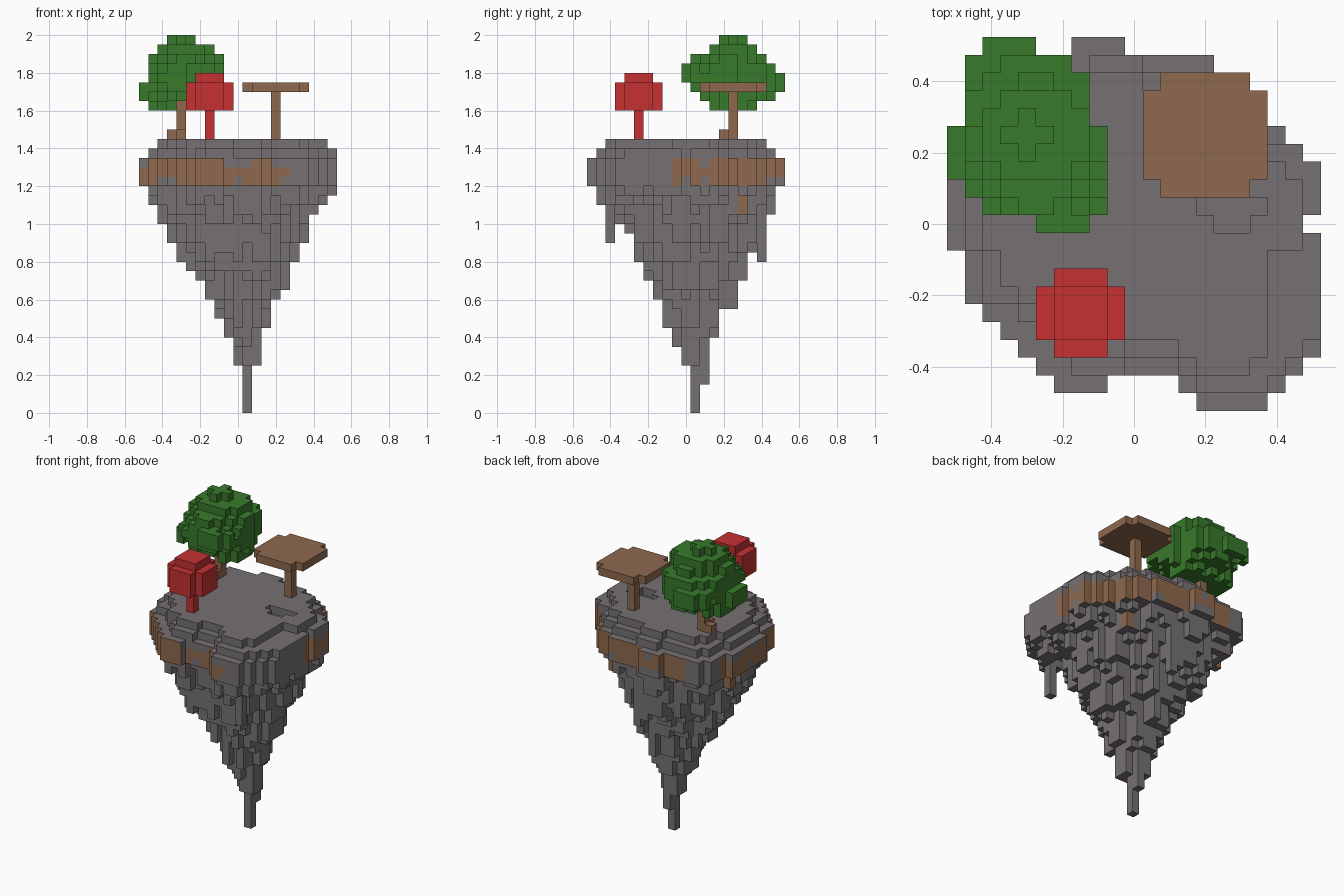
import bpy, bmesh, random
from mathutils import Vector

random.seed(4)
if "Cube" in bpy.data.objects:
    bpy.data.objects.remove(bpy.data.objects["Cube"], do_unlink=True)

S = 0.05  # block size


def material(name, r, g, b):
    m = bpy.data.materials.new(name)
    m.use_nodes = True
    m.diffuse_color = (r, g, b, 1)
    m.node_tree.nodes["Principled BSDF"].inputs["Base Color"].default_value = (r, g, b, 1)
    return m


STONE = material("stone grey", .18, .166, .172)
EARTH = material("earth brown", .275, .142, .077)
LEAF = material("leaf green", .039, .195, .024)
RED = material("red", .56, .031, .031)

SIDES = [Vector(d) for d in ((1, 0, 0), (-1, 0, 0), (0, 1, 0), (0, -1, 0), (0, 0, 1), (0, 0, -1))]


def build(name, cells, materials, rule=None):
    """Turn a set of grid cells into a blocky mesh made of its exposed faces."""
    bm = bmesh.new()
    corners = {}
    for cell in sorted(cells):
        centre = Vector(cell) + Vector((0, 0, .5))
        for d in SIDES:
            if tuple(int(c + n) for c, n in zip(cell, d)) in cells:
                continue
            a = Vector((d.y, d.z, d.x)) / 2
            b = d.cross(a)
            loop = []
            for off in (a + b, b - a, -a - b, a - b):
                p = centre + d / 2 + off
                key = tuple(round(2 * c) for c in p)
                if key not in corners:
                    corners[key] = bm.verts.new(p * S)
                loop.append(corners[key])
            face = bm.faces.new(loop)
            face.material_index = rule(cell, d) if rule else 0
    bm.normal_update()
    mesh = bpy.data.meshes.new(name)
    bm.to_mesh(mesh)
    bm.free()
    for m in materials:
        mesh.materials.append(m)
    obj = bpy.data.objects.new(name, mesh)
    bpy.context.collection.objects.link(obj)
    return obj


def box(x0, x1, y0, y1, z0, z1, cut=0):
    """Block of cells, ends included, with stepped vertical corners."""
    return {(i, j, k) for i in range(x0, x1 + 1) for j in range(y0, y1 + 1)
            for k in range(z0, z1 + 1)
            if min(i - x0, x1 - i) + min(j - y0, y1 - j) >= cut}


# Island plan: front and back limit of each column, from left to right
FRONT = [-1, -4, -5, -6, -7, -8, -9, -9, -9, -8, -8, -8, -8, -9, -10, -10, -10, -10, -9, -8, -7]
BACK = [5, 8, 9, 9, 9, 9, 9, 10, 10, 10, 9, 9, 9, 9, 9, 8, 8, 7, 5, 4, 3]

# Levels at which each side of the cone steps outward by one block
GROW = {
    "x0": [5, 8, 10, 12, 14, 15, 16, 18, 20, 22, 24],
    "x1": [5, 9, 12, 13, 16, 18, 21, 22, 23],
    "y0": [5, 7, 9, 12, 14, 15, 16, 18, 20, 21, 24],
    "y1": [3, 8, 11, 14, 15, 17, 18, 21, 24],
}

# Single columns that hang lower than the cone, two of them earth
HANGING = {(6, -8): 18, (1, 5): 11, (2, 6): 14, (1, 8): 16, (0, 8): 17}
STREAKS = {(6, 6): 21, (-9, 4): 22}


def extent(k):
    if k == 28:
        return -8, 9, -8, 8
    if k == 27:
        return -9, 10, -9, 9
    n = {side: sum(s <= k for s in steps) for side, steps in GROW.items()}
    return 1 - n["x0"], 1 + n["x1"], 1 - n["y0"], 1 + n["y1"]


def inside(i, j, k):
    x0, x1, y0, y1 = extent(k)
    if not (x0 <= i <= x1 and y0 <= j <= y1):
        return False
    u = (2 * i - x0 - x1) / (x1 - x0 + 1) * 10.5
    v = (2 * j - y0 - y1) / (y1 - y0 + 1) * 10.5
    power = 2 if u <= 0 else 1.65 if v > 0 else 1.8
    if k < 22 and abs(u) ** power + abs(v) ** power > 10.5 ** power:
        return False
    c = round(u) + 10
    return FRONT[c] - .5 <= v <= BACK[c] + .5


# Island: every column hangs to its own ragged depth
rock, band = set(), {}
for i in range(-10, 11):
    for j in range(-10, 11):
        levels = [k for k in range(29) if inside(i, j, k)]
        if not levels:
            continue
        low = levels[0]
        if low > 8:
            low = min(low + random.choice((0, 0, 0, 1, 2)), max(low, 24))
        low = HANGING.get((i, j), STREAKS.get((i, j), low))
        rock |= {(i, j, k) for k in range(low, max(levels) + 1)}
        band[i, j] = (24 + random.choice((0, 0, 1)), 26 + random.choice((-1, 0, 0, 0)))
rock -= {(10, 0, k) for k in range(29)}
rock -= box(4, 7, 1, 1, 28, 28) | box(5, 6, 0, 0, 28, 28)  # hollow in the ground
rock -= box(8, 9, -8, -2, 28, 28)                          # lower ledge


def rock_colour(cell, d):
    i, j, k = cell
    lo, hi = band[i, j]
    lo = STREAKS.get((i, j), lo)
    bare = j < -1 and (i > 5 or d.x > 0) or i < -6 and j > 6
    return int(d.z == 0 and not bare and lo <= k <= hi)


build("floating_island", rock, [STONE, EARTH], rock_colour)

# Green tree
build("green_tree_trunk", box(-6, -6, 5, 5, 29, 33) | {(-7, 5, 29), (-6, 4, 29)}, [EARTH])
crown = box(-9, -7, 3, 7, 32, 32, 1) | box(-5, -3, 3, 7, 32, 32, 1) | box(-6, -6, 6, 7, 32, 32)
crown |= box(-9, -2, 2, 9, 33, 33, 3)
crown |= box(-9, -2, 1, 9, 34, 34, 2)
crown |= box(-9, -2, 1, 9, 35, 35, 1)
crown |= box(-9, -2, 1, 9, 36, 36, 2)
crown |= box(-9, -2, 1, 8, 37, 37, 3)
crown |= box(-8, -3, 3, 7, 38, 38, 1)
crown |= box(-7, -5, 4, 6, 39, 39, 1)
crown |= box(-10, -10, 3, 5, 33, 34)  # side tuft
crown |= box(-8, -6, 10, 10, 34, 35)  # back tuft
crown |= box(-5, -3, 0, 0, 35, 36)    # front tuft
crown |= box(-9, -9, 9, 9, 34, 35) | box(-2, -2, 1, 1, 35, 36)
crown -= box(-3, -2, 9, 9, 32, 39) | box(-2, -2, 6, 8, 32, 39)  # notched back corner
build("green_tree_crown", crown - {(-6, 5, 33)}, [LEAF])

# Red tree
build("red_tree_trunk", box(-3, -3, -5, -5, 29, 31), [RED])
build("red_tree_crown", box(-5, -1, -7, -3, 32, 34, 1) | box(-4, -2, -6, -4, 35, 35), [RED])

# Flat brown tree
build("flat_tree_trunk", box(4, 4, 5, 5, 29, 33), [EARTH])
build("flat_tree_top", box(1, 7, 2, 8, 34, 34, 1), [EARTH])
